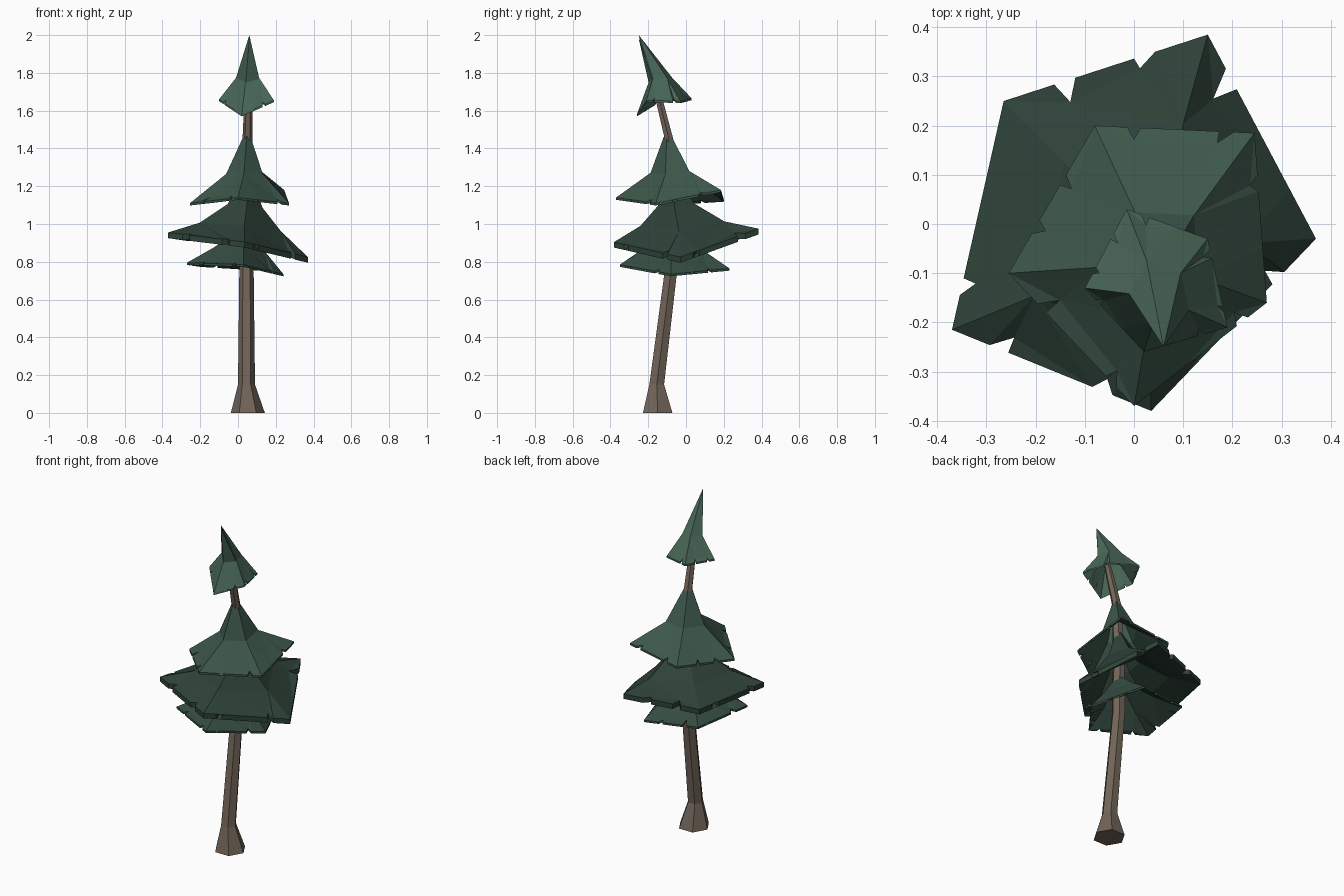
import bpy, bmesh, math, random
from mathutils import Vector

if "Cube" in bpy.data.objects:
    bpy.data.objects.remove(bpy.data.objects["Cube"])

random.seed(4)


def finish(bm, name, color):
    bmesh.ops.triangulate(bm, faces=[f for f in bm.faces if len(f.verts) > 4])
    bmesh.ops.recalc_face_normals(bm, faces=bm.faces)
    me = bpy.data.meshes.new(name)
    bm.to_mesh(me)
    bm.free()
    ob = bpy.data.objects.new(name, me)
    bpy.context.collection.objects.link(ob)
    mat = bpy.data.materials.new(name + "_color")
    mat.diffuse_color = (*color, 1)
    mat.use_nodes = True
    mat.node_tree.nodes["Principled BSDF"].inputs["Base Color"].default_value = mat.diffuse_color
    me.materials.append(mat)
    return ob


# Bent six-sided trunk with flared foot: (x, y, z, radius)
def trunk(path):
    bm = bmesh.new()
    rings = []
    for x, y, z, r in path:
        rings.append([bm.verts.new((x + r * math.cos(a * math.pi / 3),
                                    y + r * math.sin(a * math.pi / 3), z)) for a in range(6)])
    for lo, hi in zip(rings, rings[1:]):
        for i in range(6):
            j = (i + 1) % 6
            bm.faces.new((lo[i], lo[j], hi[j], hi[i]))
    bm.faces.new(rings[0][::-1])
    bm.faces.new(rings[-1])
    finish(bm, "trunk", (0.17, 0.13, 0.10))


trunk([(0.052, -0.15, 0, 0.09), (0.045, -0.155, 0.15, 0.045), (0.045, -0.08, 0.75, 0.038),
       (0.05, -0.07, 1.1, 0.034), (0.05, -0.09, 1.45, 0.026), (0.055, -0.14, 1.65, 0.022),
       (0.055, -0.17, 1.76, 0.016)])


# Corner outline with torn notches cut into every edge
def ragged_rim(corners, center):
    sides = []
    n = len(corners)
    for i in range(n):
        a, b = Vector(corners[i]), Vector(corners[(i + 1) % n])
        pts = [a]
        for lo, hi in ((0.18, 0.38), (0.66, 0.86)):
            t = random.uniform(lo, hi)
            w = random.uniform(0.04, 0.07)
            d = random.uniform(0.07, 0.16)
            m = a.lerp(b, t)
            pts += [a.lerp(b, t - w), m.lerp(center, d), a.lerp(b, t + w * 0.5)]
        sides.append(pts)
    return sides


# Hollow branch tier: apex, bent rings (x, y, z, fraction of reach), ragged rim
def tier(name, apex, rings, corners, thick, color):
    n = len(corners)
    mean = sum((Vector(c) for c in corners), Vector()) / n
    sides = ragged_rim(corners, Vector((mean.x, mean.y, rings[-1][2])))
    bm = bmesh.new()
    skins = []
    for drop in (0, thick):
        off = Vector((0, 0, -drop))
        top = bm.verts.new(Vector(apex) + off * 2)
        prev = None
        for x, y, z, f in rings:
            ring = [bm.verts.new(Vector((x + f * (c[0] - x), y + f * (c[1] - y),
                                         z + 0.6 * f * (c[2] - mean.z))) + off * 1.3)
                    for c in corners]
            for i in range(n):
                j = (i + 1) % n
                if prev:
                    bm.faces.new((prev[i], ring[i], ring[j], prev[j]))
                else:
                    bm.faces.new((top, ring[i], ring[j]))
            prev = ring
        rim = [[bm.verts.new(p + off) for p in side] for side in sides]
        for i in range(n):
            j = (i + 1) % n
            bm.faces.new([prev[i]] + rim[i] + [rim[j][0], prev[j]])
        skins.append([v for side in rim for v in side])
    up, down = skins
    for i in range(len(up)):
        j = (i + 1) % len(up)
        bm.faces.new((up[i], down[i], down[j], up[j]))
    finish(bm, name, color)


# Four tiers, top to bottom
tier("tip_branches", (0.06, -0.25, 2.0), [(0.055, -0.15, 1.77, 0.42)],
     [(-0.10, -0.13, 1.66), (0.02, -0.26, 1.58), (0.19, -0.21, 1.655),
      (0.15, -0.03, 1.65), (-0.015, 0.03, 1.665)], 0.01, (0.065, 0.135, 0.095))
tier("upper_branches", (0.05, -0.10, 1.51), [(0.05, -0.08, 1.27, 0.37)],
     [(-0.255, -0.10, 1.11), (0.0, -0.37, 1.14), (0.27, -0.16, 1.11),
      (0.245, 0.185, 1.18), (-0.08, 0.20, 1.13)], 0.012, (0.046, 0.095, 0.068))
tier("wide_branches", (0.05, -0.08, 1.3),
     [(0.05, -0.07, 1.1, 0.25), (0.03, -0.05, 0.995, 0.58)],
     [(-0.37, -0.215, 0.955), (0.035, -0.38, 0.905), (0.37, -0.03, 0.825),
      (0.15, 0.385, 0.975), (-0.265, 0.25, 0.94)], 0.03, (0.027, 0.054, 0.039))
tier("lower_branches", (0.05, -0.08, 1.0), [(0.03, -0.08, 0.87, 0.52)],
     [(-0.27, -0.20, 0.795), (0.03, -0.35, 0.785), (0.24, -0.08, 0.735),
      (0.12, 0.23, 0.765), (-0.2, 0.17, 0.785)], 0.012, (0.036, 0.073, 0.052))
